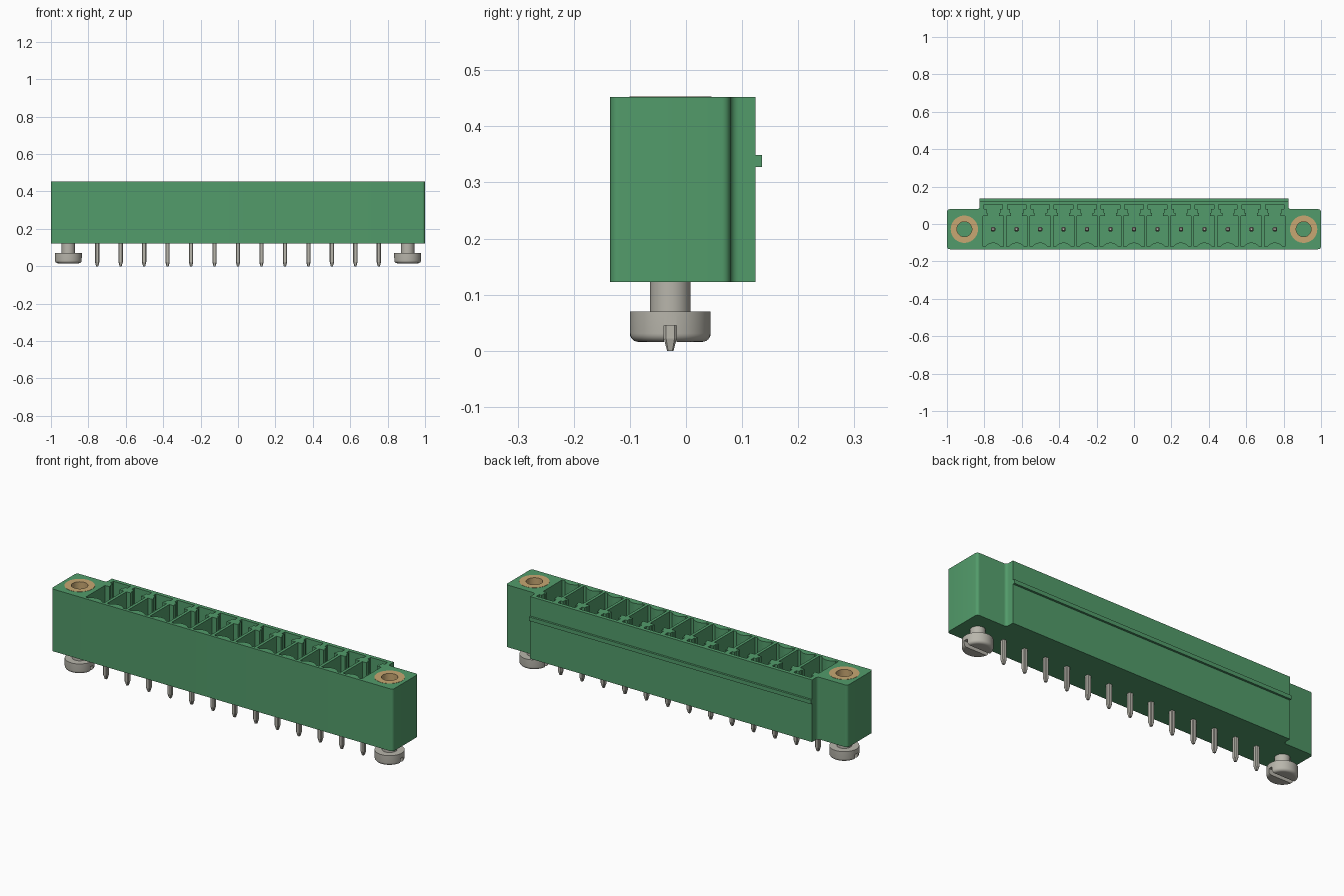
import bpy, bmesh
from math import sin, cos, pi, radians

if "Cube" in bpy.data.objects:
    bpy.data.objects.remove(bpy.data.objects["Cube"])

BOTTOM, TOP = 0.123, 0.452
PITCH, COUNT = 0.1255, 13
AXIS_Y = -0.028
SCREW_X = 0.907
PIN_XS = [(i - (COUNT - 1) / 2) * PITCH for i in range(COUNT)]


def material(name, rgb, metallic=0.0):
    m = bpy.data.materials.new(name)
    m.use_nodes = True
    m.diffuse_color = (*rgb, 1)
    m.node_tree.nodes["Principled BSDF"].inputs["Base Color"].default_value = (*rgb, 1)
    return m


GREEN = material("green plastic", (0.085, 0.33, 0.145))
BRASS = material("brass", (0.58, 0.39, 0.17))
STEEL = material("warm grey metal", (0.48, 0.465, 0.41))


def finish(name, bm, mat):
    bmesh.ops.recalc_face_normals(bm, faces=bm.faces)
    mesh = bpy.data.meshes.new(name)
    bm.to_mesh(mesh)
    bm.free()
    mesh.materials.append(mat)
    obj = bpy.data.objects.new(name, mesh)
    bpy.context.collection.objects.link(obj)
    return obj


def smooth(obj):
    bpy.ops.object.select_all(action='DESELECT')
    obj.select_set(True)
    bpy.context.view_layer.objects.active = obj
    bpy.ops.object.shade_smooth_by_angle(angle=radians(35))


def prism(bm, outline, z0, z1):
    """Extrude an xy outline from z0 to z1."""
    face = bm.faces.new([bm.verts.new((x, y, z0)) for x, y in outline])
    new = bmesh.ops.extrude_face_region(bm, geom=[face])["geom"]
    verts = [g for g in new if isinstance(g, bmesh.types.BMVert)]
    bmesh.ops.translate(bm, verts=verts, vec=(0, 0, z1 - z0))


def box(bm, x0, x1, y0, y1, z0, z1):
    prism(bm, [(x0, y0), (x1, y0), (x1, y1), (x0, y1)], z0, z1)


def arc(cx, cy, r, a0, a1, n=6):
    angles = [radians(a0 + (a1 - a0) * i / n) for i in range(n + 1)]
    return [(cx + r * cos(a), cy + r * sin(a)) for a in angles]


def circle(cx, cy, r, n=40):
    return arc(cx, cy, r, 0, 360, n)[:-1]


def lathe(bm, profile, cx, cy, n=40, ring=False):
    """Turn an (r, z) profile about a vertical axis; cap it or close it as a ring."""
    rows = [[bm.verts.new((x, y, z)) for x, y in circle(cx, cy, r, n)] for r, z in profile]
    pairs = list(zip(rows, rows[1:])) + ([(rows[-1], rows[0])] if ring else [])
    for a, b in pairs:
        for i in range(n):
            j = (i + 1) % n
            bm.faces.new((a[i], a[j], b[j], b[i]))
    if not ring:
        bm.faces.new(rows[0])
        bm.faces.new(rows[-1])


def cut(obj, cutter):
    """Subtract the cutter, bake the result and discard the cutter."""
    cutter.hide_render = True
    mod = obj.modifiers.new("cut", 'BOOLEAN')
    mod.operation, mod.solver, mod.object = 'DIFFERENCE', 'EXACT', cutter
    graph = bpy.context.evaluated_depsgraph_get()
    obj.data = bpy.data.meshes.new_from_object(obj.evaluated_get(graph))
    obj.modifiers.clear()
    bpy.data.objects.remove(cutter)


# Housing: long block with rounded flange ends and a deeper middle
R, FRONT, FLANGE, BACK, MID = 0.015, -0.135, 0.079, 0.124, 0.825
right_half = (arc(1 - R, FRONT + R, R, -90, 0) + arc(1 - R, FLANGE - R, R, 0, 90)
              + arc(MID + R, FLANGE + R, R, 270, 180) + [(MID, BACK)])
bm = bmesh.new()
prism(bm, right_half + [(-x, y) for x, y in reversed(right_half)], BOTTOM, TOP)
housing = finish("housing", bm, GREEN)

# Contact chambers: wide pocket, narrow neck and cross slot at the back
half_cell = [(0.040, -0.119), (0.055, -0.119), (0.055, 0.042), (0.030, 0.042),
             (0.030, 0.058), (0.036, 0.058), (0.036, 0.080), (0.050, 0.080), (0.050, 0.104)]
bump = arc(0, -0.150, 0.0506, 142, 38, 10)[1:-1]
cell = bump + half_cell + [(-x, y) for x, y in reversed(half_cell)]
bm = bmesh.new()
for px in PIN_XS:
    prism(bm, [(px + x, y) for x, y in cell], 0.18, TOP + 0.05)
for s in (-1, 1):
    prism(bm, circle(s * SCREW_X, AXIS_Y, 0.0725), 0.24, TOP + 0.05)
cut(housing, finish("chamber_cutter", bm, GREEN))
smooth(housing)

# Locking rib along the back
bm = bmesh.new()
box(bm, -MID, MID, BACK - 0.004, 0.135, 0.328, 0.349)
finish("back_rib", bm, GREEN)

# Contact pins: chamfered square bars with tapered ends
W, C = 0.0115, 0.004
section = [(W, -W + C), (W, W - C), (W - C, W), (C - W, W),
           (-W, W - C), (-W, C - W), (C - W, -W), (W - C, -W)]
bm = bmesh.new()
for px in PIN_XS:
    rows = [[bm.verts.new((px + x * k, AXIS_Y + y * k, z)) for x, y in section]
            for k, z in ((0.5, 0), (1, 0.022), (1, 0.37), (0.5, 0.39))]
    for a, b in zip(rows, rows[1:]):
        for i in range(8):
            j = (i + 1) % 8
            bm.faces.new((a[i], a[j], b[j], b[i]))
    bm.faces.new(rows[0])
    bm.faces.new(rows[-1])
finish("contact_pins", bm, STEEL)

for s, side in ((1, "left"), (-1, "right")):
    # Threaded insert in the flange
    bm = bmesh.new()
    lathe(bm, [(0.04, 0.24), (0.073, 0.24), (0.073, TOP + 0.001), (0.04, TOP + 0.001)],
          s * SCREW_X, AXIS_Y, ring=True)
    smooth(finish(side + "_insert", bm, BRASS))

    # Mounting screw with a rounded, slotted head underneath
    bm = bmesh.new()
    rounded = arc(0.057, 0.031, 0.015, -90, 0)
    lathe(bm, rounded + [(0.072, 0.07), (0.036, 0.07), (0.036, 0.15)], s * SCREW_X, AXIS_Y)
    screw = finish(side + "_screw", bm, STEEL)
    bm = bmesh.new()
    box(bm, s * SCREW_X - 0.1, s * SCREW_X + 0.1, AXIS_Y - 0.011, AXIS_Y + 0.011, -0.02, 0.045)
    cut(screw, finish("slot_cutter", bm, STEEL))
    smooth(screw)
